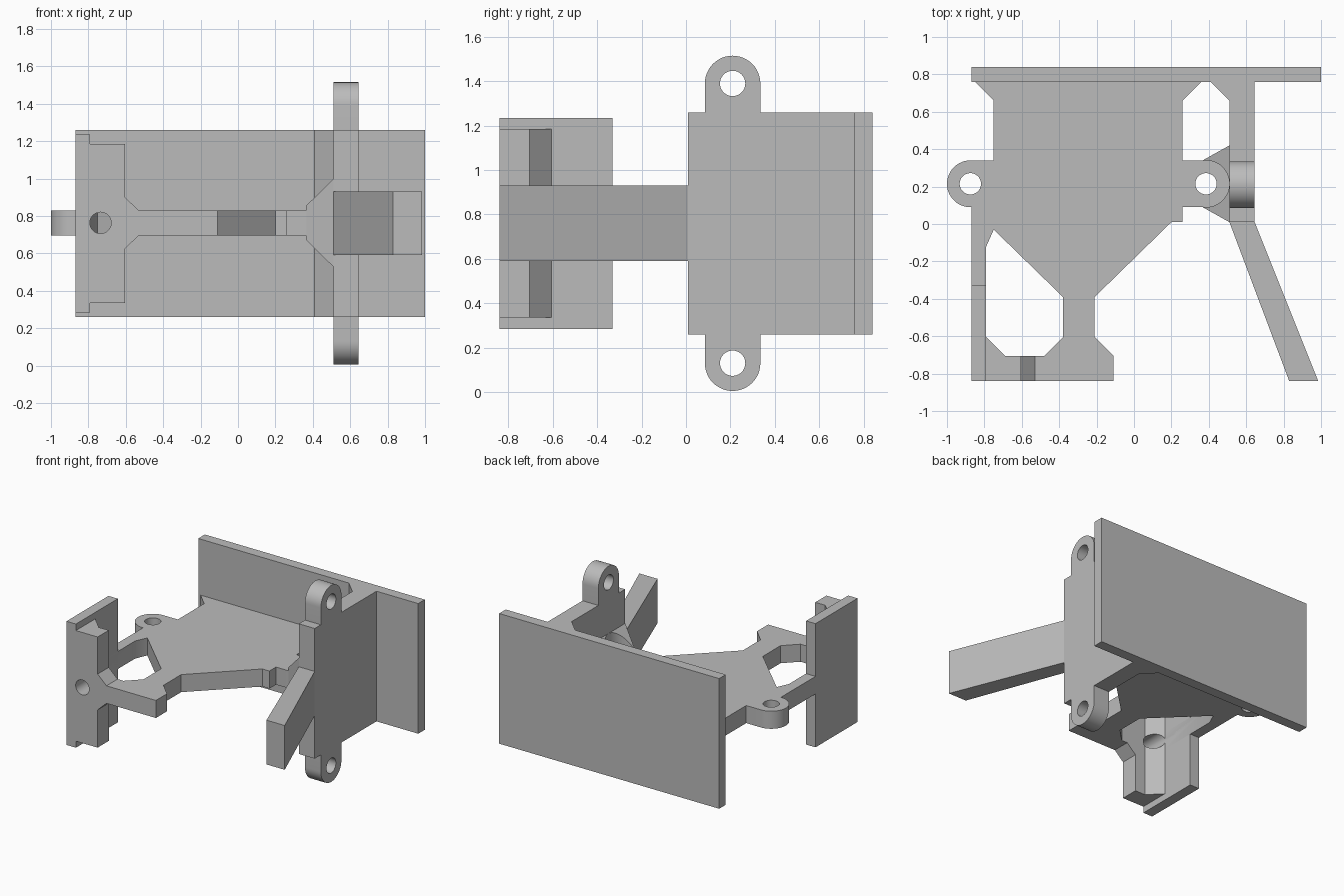
import bpy, bmesh
from math import cos, sin, radians
from mathutils import Vector

if "Cube" in bpy.data.objects:
    bpy.data.objects.remove(bpy.data.objects["Cube"], do_unlink=True)

grey = bpy.data.materials.new("light_grey")
grey.use_nodes = True
grey.diffuse_color = (0.5, 0.5, 0.5, 1)
grey.node_tree.nodes["Principled BSDF"].inputs["Base Color"].default_value = (0.5, 0.5, 0.5, 1)

MID = 0.763          # height of the horizontal plate's centre
LOW, HIGH = 0.695, 0.83
EAR, HOLE = 0.125, 0.057


def finish(name, bm):
    bmesh.ops.recalc_face_normals(bm, faces=bm.faces)
    mesh = bpy.data.meshes.new(name)
    bm.to_mesh(mesh)
    bm.free()
    ob = bpy.data.objects.new(name, mesh)
    bpy.context.collection.objects.link(ob)
    mesh.materials.append(grey)
    return ob


def prism(name, outline, start, end, axis="z"):
    """Extrude a 2D outline along an axis."""
    place = {"x": lambda a, b, t: (t, a, b),
             "y": lambda a, b, t: (a, t, b),
             "z": lambda a, b, t: (a, b, t)}[axis]
    bm = bmesh.new()
    face = bm.faces.new([bm.verts.new(place(a, b, start)) for a, b in outline])
    moved = bmesh.ops.extrude_face_region(bm, geom=[face])["geom"]
    bmesh.ops.translate(bm, vec=Vector(place(0, 0, end - start)),
                        verts=[v for v in moved if isinstance(v, bmesh.types.BMVert)])
    return finish(name, bm)


def box(name, x, y, z):
    return prism(name, [(x[0], y[0]), (x[1], y[0]), (x[1], y[1]), (x[0], y[1])], *z)


def arc(cx, cy, r, a0, a1, n=24):
    return [(cx + r * cos(radians(a0 + (a1 - a0) * i / n)),
             cy + r * sin(radians(a0 + (a1 - a0) * i / n))) for i in range(n + 1)]


def circle(cx, cy, r):
    return arc(cx, cy, r, 0, 360, 48)[:-1]


def cut(ob, *cutters):
    """Subtract the cutters, then discard them."""
    for c in cutters:
        mod = ob.modifiers.new("cut", "BOOLEAN")
        mod.operation, mod.solver, mod.object = "DIFFERENCE", "EXACT", c
        bpy.context.view_layer.objects.active = ob
        bpy.ops.object.modifier_apply(modifier=mod.name)
        bpy.data.objects.remove(c, do_unlink=True)


def smooth(ob):
    bpy.ops.object.select_all(action="DESELECT")
    ob.select_set(True)
    bpy.context.view_layer.objects.active = ob
    bpy.ops.object.shade_smooth_by_angle(angle=radians(30))


def flange_hole():
    return prism("hole_cutter", circle(-0.735, MID, HOLE), -0.9, -0.5, "y")


# Back plate
box("back_plate", (-0.87, 1.0), (0.76, 0.84), (0.26, 1.26))

# Horizontal plate with two round ears and an open window
outline = ([(-0.85, 0.76), (-0.75, 0.66), (-0.75, 0.34)]
           + arc(-0.875, 0.215, EAR, 90, 270)
           + [(-0.87, 0.09), (-0.87, -0.84), (-0.11, -0.84), (-0.11, -0.705),
              (-0.21, -0.605), (-0.21, -0.39), (0.2, 0.01), (0.26, 0.01), (0.26, 0.09)]
           + arc(0.385, 0.215, EAR, -90, 90)
           + [(0.26, 0.34), (0.26, 0.66), (0.36, 0.76)])
plate = prism("horizontal_plate", outline, LOW, HIGH)
window = [(-0.75, -0.03), (-0.38, -0.39), (-0.38, -0.605), (-0.48, -0.705),
          (-0.69, -0.705), (-0.79, -0.605), (-0.79, -0.12)]
cut(plate, prism("window_cutter", window, 0.5, 1), flange_hole(),
    *[prism("ear_cutter", circle(x, 0.215, HOLE), 0.5, 1) for x in (-0.875, 0.385)])
smooth(plate)

# Side plate with an ear above and below
outline = ([(0.01, 0.26), (0.085, 0.26)] + arc(0.21, 0.13, EAR, 180, 360)
           + [(0.335, 0.26), (0.76, 0.26), (0.76, 1.26), (0.335, 1.26)]
           + arc(0.21, 1.39, EAR, 0, 180) + [(0.085, 1.26), (0.01, 1.26)])
side = prism("side_plate", outline, 0.51, 0.645, "x")
cut(side, *[prism("ear_cutter", circle(0.21, z, HOLE), 0.4, 0.8, "x") for z in (0.13, 1.39)])
smooth(side)

# Corner fillet between side plate and back plate
prism("corner_fillet", [(0.41, 0.76), (0.51, 0.66), (0.51, 0.76)], 0.26, 1.26)

# Flared gusset from horizontal plate to side plate, cleared around the ear
bm = bmesh.new()
ends = []
for x, hy, hz in ((0.34, 0.11, 0.0675), (0.51, 0.205, 0.235)):
    ends.append([bm.verts.new((x, 0.215 + sy * hy, MID + sz * hz))
                 for sy, sz in ((-1, -1), (1, -1), (1, 1), (-1, 1))])
    bm.faces.new(ends[-1])
for i in range(4):
    j = (i + 1) % 4
    bm.faces.new((ends[0][i], ends[0][j], ends[1][j], ends[1][i]))
gusset = finish("side_gusset", bm)
cut(gusset, prism("clearance_cutter", circle(0.385, 0.215, EAR), 0.2, 1.3))
smooth(gusset)

# Slanted handle
prism("slanted_handle", [(0.51, 0.01), (0.645, 0.01), (0.985, -0.84), (0.83, -0.84)], 0.59, 0.93)

# Guard wall and front flange with inner chamfer
guard = box("guard_wall", (-0.87, -0.79), (-0.84, -0.33), (0.285, 1.235))
flange = prism("front_flange", [(-0.87, -0.84), (-0.605, -0.84), (-0.605, -0.705),
                                (-0.69, -0.705), (-0.79, -0.605), (-0.87, -0.605)], 0.335, 1.185)
cut(guard, flange_hole())
cut(flange, flange_hole())
smooth(flange)

# Fillet between flange and horizontal plate
prism("flange_fillet", [(-0.605, 0.625), (-0.605, 0.9), (-0.53, HIGH), (-0.53, LOW)],
      -0.84, -0.705, "y")
